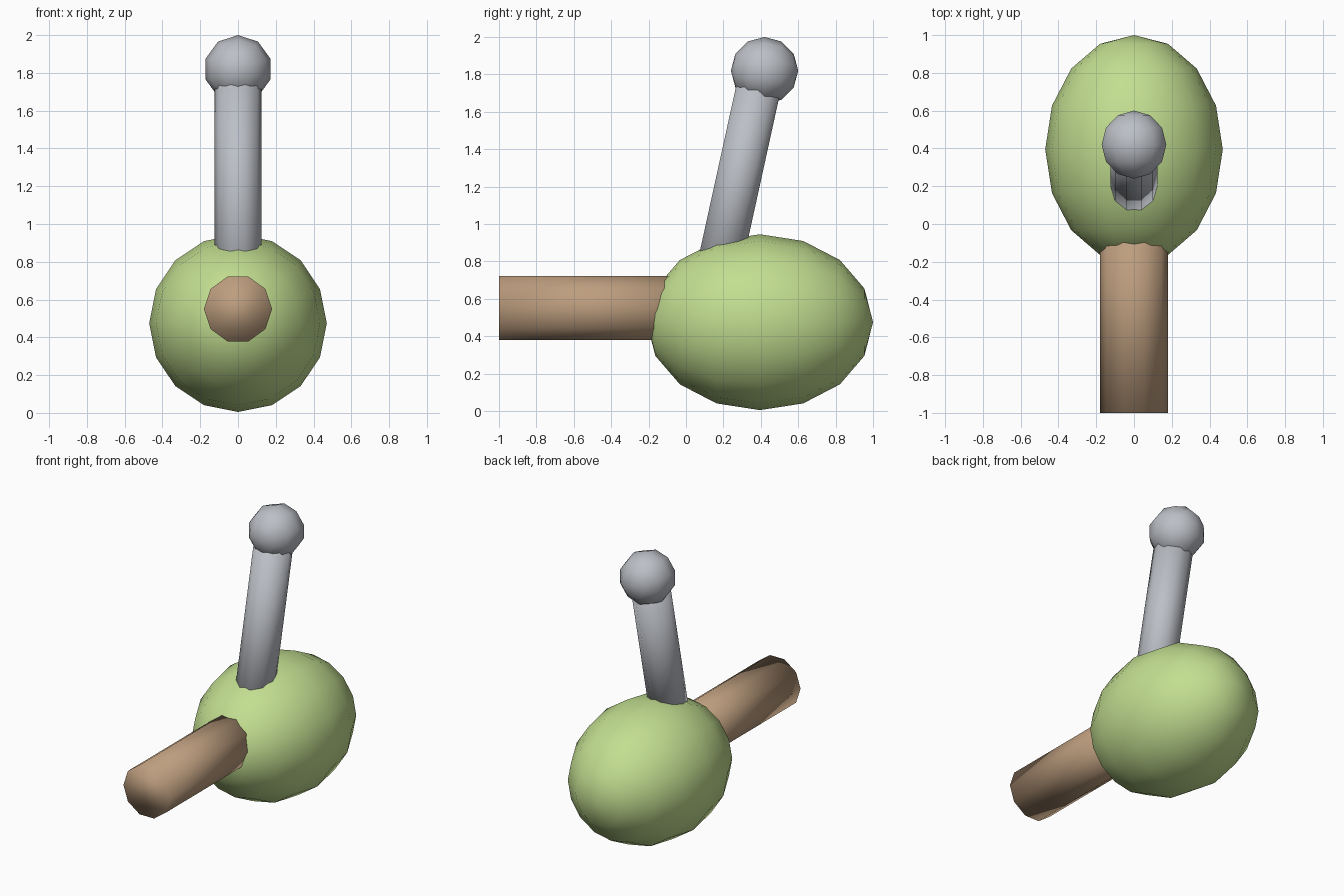
import bpy, math
from mathutils import Vector

if "Cube" in bpy.data.objects:
    bpy.data.objects.remove(bpy.data.objects["Cube"])


def material(name, rgb):
    m = bpy.data.materials.new(name)
    m.diffuse_color = (*rgb, 1)
    m.use_nodes = True
    m.node_tree.nodes["Principled BSDF"].inputs["Base Color"].default_value = m.diffuse_color
    return m


GREEN = material("soft green", (0.54, 0.73, 0.28))
BROWN = material("warm brown", (0.51, 0.34, 0.21))
GREY = material("light grey", (0.50, 0.52, 0.56))


def finish(name, mat):
    o = bpy.context.object
    o.name = name
    o.data.materials.append(mat)
    bpy.ops.object.shade_smooth()
    return o


def ball(name, mat, center, radii, segments, rings):
    # poles point along y, one vertex line runs along the top
    bpy.ops.mesh.primitive_uv_sphere_add(
        segments=segments, ring_count=rings, radius=1,
        location=center, rotation=(math.pi / 2, 0, 0))
    o = finish(name, mat)
    o.scale = (radii[0], radii[2], radii[1])
    return o


def rod(name, mat, start, end, radius, sides=10):
    a, b = Vector(start), Vector(end)
    d = b - a
    # rotate about x only; a quarter turn puts corners on the left and right
    bpy.ops.mesh.primitive_cylinder_add(
        vertices=sides, radius=radius, depth=d.length, location=(a + b) / 2,
        rotation=(math.atan2(-d.y, d.z), 0, 0))
    o = finish(name, mat)
    for v in o.data.vertices:
        v.co.x, v.co.y = v.co.y, -v.co.x
    return o


# egg-shaped body
ball("body", GREEN, (0, 0.395, 0.475), (0.47, 0.605, 0.47), 16, 8)
# horizontal spout at the front
rod("spout", BROWN, (0, -1, 0.55), (0, 0.1, 0.55), 0.18)
# leaning lever with a knob
rod("lever", GREY, (0, 0.14, 0.6), (0, 0.41, 1.83), 0.125)
ball("knob", GREY, (0, 0.42, 1.82), (0.18, 0.18, 0.18), 10, 6)
